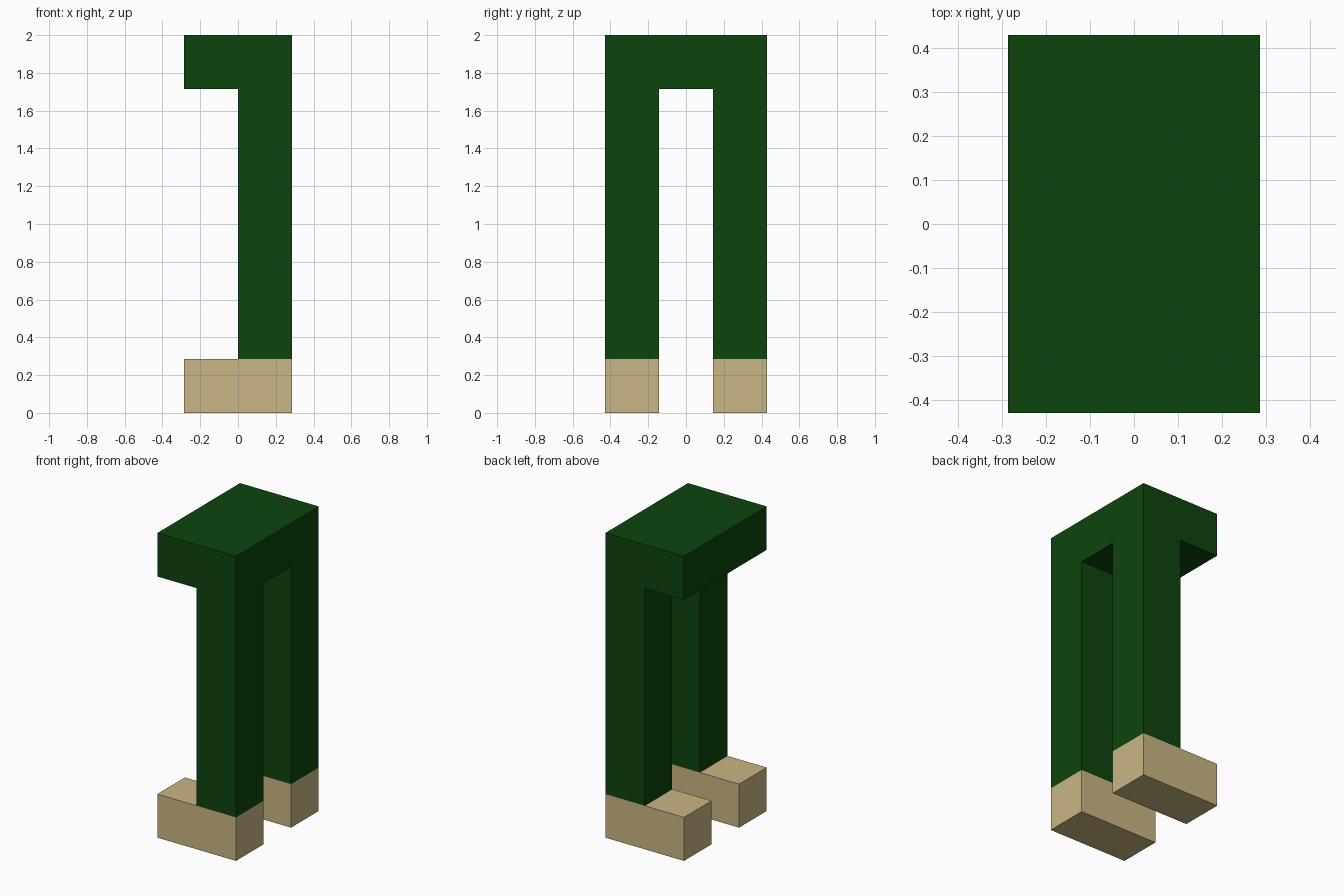
import bpy

if "Cube" in bpy.data.objects:
    bpy.data.objects.remove(bpy.data.objects["Cube"])

U = 2 / 7  # one block unit; the model is 2 x 3 x 7 units


def material(name, colour):
    m = bpy.data.materials.new(name)
    m.diffuse_color = (*colour, 1)
    m.use_nodes = True
    m.node_tree.nodes["Principled BSDF"].inputs["Base Color"].default_value = m.diffuse_color
    return m


def box(name, lo, hi, mat=None):
    """Box between two corners given in block units."""
    bpy.ops.mesh.primitive_cube_add(size=1)
    ob = bpy.context.object
    ob.name = name
    for v in ob.data.vertices:
        v.co = [(a if c < 0 else b) * U for c, a, b in zip(v.co, lo, hi)]
    if mat:
        ob.data.materials.append(mat)
    return ob


green = material("dark green", (0.0043, 0.058, 0.0041))
tan = material("tan", (0.584, 0.468, 0.231))

# Upper body: a full block carved into a top slab and two legs
trousers = box("trousers", (-1, -1.5, 1), (1, 1.5, 7), green)
cutters = [
    box("leg_gap_cutter", (-2, -0.5, 0), (2, 0.5, 6)),
    box("overhang_cutter", (-2, -2, 0), (0, 2, 6)),
]
bpy.context.view_layer.objects.active = trousers
for cutter in cutters:
    cutter.hide_render = True
    mod = trousers.modifiers.new("carve", "BOOLEAN")
    mod.operation = "DIFFERENCE"
    mod.solver = "EXACT"
    mod.object = cutter
    bpy.ops.object.modifier_apply(modifier=mod.name)
    bpy.data.objects.remove(cutter)

# Feet
for side, y in (("front", -1.5), ("back", 0.5)):
    box(side + "_foot", (-1, y, 0), (1, y + 1, 1), tan)
